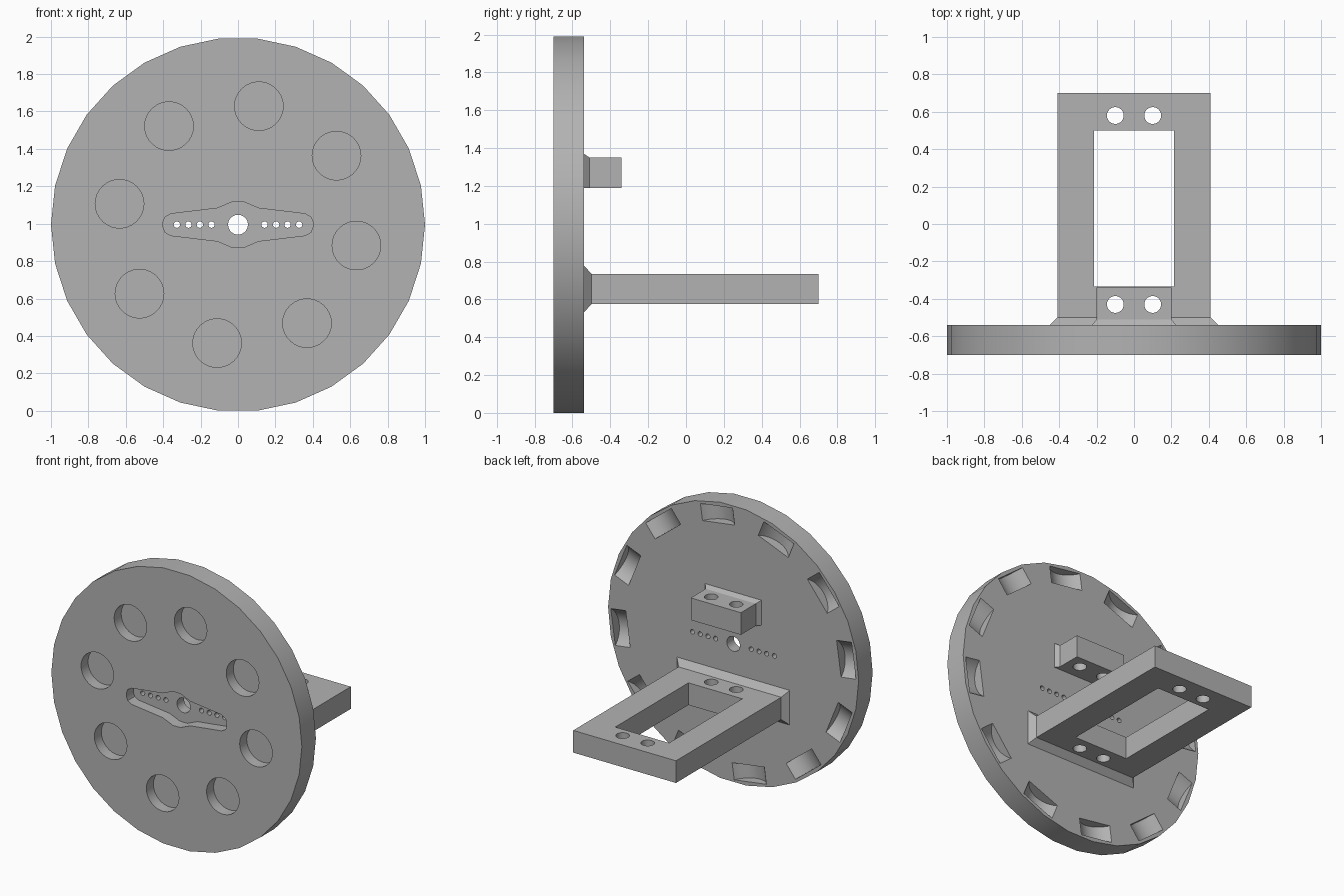
import bpy, bmesh
from math import sin, cos, pi, radians
from mathutils import Matrix, Vector

old = bpy.data.objects.get("Cube")
if old:
    bpy.data.objects.remove(old, do_unlink=True)

grey = bpy.data.materials.new("plain_grey")
grey.use_nodes = True
color = (0.45, 0.45, 0.45, 1)
grey.diffuse_color = color
grey.node_tree.nodes["Principled BSDF"].inputs["Base Color"].default_value = color

CENTRE = 0.995           # height of the wheel axis
FRONT, BACK = -0.70, -0.54


def loft(bm, ring_a, ring_b):
    """Closed solid between two rings of equal length."""
    a = [bm.verts.new(p) for p in ring_a]
    b = [bm.verts.new(p) for p in ring_b]
    n = len(a)
    faces = [bm.faces.new(a), bm.faces.new(b)]
    for i in range(n):
        j = (i + 1) % n
        faces.append(bm.faces.new((a[i], a[j], b[j], b[i])))
    bmesh.ops.recalc_face_normals(bm, faces=faces)


def circle(r, u=0, v=0, n=30):
    return [(u + r * cos(2 * pi * i / n), v + r * sin(2 * pi * i / n)) for i in range(n)]


def rect(u0, u1, v0, v1):
    return [(u0, v0), (u1, v0), (u1, v1), (u0, v1)]


def along_y(bm, shape, y0, y1, end=None):
    loft(bm, [(u, y0, v) for u, v in shape], [(u, y1, v) for u, v in end or shape])


def along_z(bm, shape, z0, z1):
    loft(bm, [(u, v, z0) for u, v in shape], [(u, v, z1) for u, v in shape])


def make(name, bm):
    mesh = bpy.data.meshes.new(name)
    bm.to_mesh(mesh)
    bm.free()
    mesh.materials.append(grey)
    obj = bpy.data.objects.new(name, mesh)
    bpy.context.collection.objects.link(obj)
    return obj


def boolean(obj, bm, operation="DIFFERENCE"):
    cutter = make("cutter", bm)
    cutter.hide_render = True
    mod = obj.modifiers.new("boolean", "BOOLEAN")
    mod.operation, mod.object, mod.solver = operation, cutter, "EXACT"
    bpy.context.view_layer.objects.active = obj
    bpy.ops.object.modifier_apply(modifier=mod.name)
    bpy.data.objects.remove(cutter, do_unlink=True)


def smooth(obj):
    bpy.ops.object.select_all(action="DESELECT")
    obj.select_set(True)
    bpy.context.view_layer.objects.active = obj
    bpy.ops.object.shade_smooth_by_angle(angle=radians(30))


# Wheel disc
bm = bmesh.new()
along_y(bm, circle(1, 0, CENTRE), FRONT, BACK)
wheel = make("wheel_disc", bm)

# Round pockets and the arm-shaped recess on the front
bm = bmesh.new()
for k in range(8):
    a = radians(10 + 45 * k)
    along_y(bm, circle(0.13, 0.643 * sin(a), CENTRE + 0.643 * cos(a)), FRONT - 0.1, FRONT + 0.08)
quarter = [(0.4, 0.015), (0.39, 0.04), (0.36, 0.058), (0.11, 0.088), (0.07, 0.105), (0.03, 0.122)]
half = quarter + [(-x, z) for x, z in reversed(quarter)]
arm = [(x, CENTRE + z) for x, z in half + [(-x, -z) for x, z in half]]
along_y(bm, arm, FRONT - 0.1, FRONT + 0.08)

# Curved scoops around the back rim
WIDTH, DEPTH = 0.13, 0.07
r = (WIDTH ** 2 + DEPTH ** 2) / (2 * DEPTH)
for k in range(12):
    spin = Matrix.Rotation(radians(8 + 30 * k), 3, "Y")
    rings = [[spin @ Vector((u, BACK - DEPTH + r + v, z)) + Vector((0, 0, CENTRE))
              for u, v in circle(r, n=40)] for z in (0.85, 0.97)]
    loft(bm, *rings)
boolean(wheel, bm)

# Axle hole and the row of small screw holes
bm = bmesh.new()
along_y(bm, circle(0.053, 0, CENTRE), -1, 0)
for x in (0.142, 0.204, 0.265, 0.327):
    for side in (-1, 1):
        along_y(bm, circle(0.017, side * x, CENTRE, 16), -1, 0)
boolean(wheel, bm)
smooth(wheel)


def bracket(name, half_width, z0, z1, y_end, foot, foot_y, window, hole_rows):
    """Horizontal slab on a flared foot, with vertical screw holes."""
    bm = bmesh.new()
    section = rect(-half_width, half_width, z0, z1)
    along_y(bm, section, BACK - 0.01, y_end)
    obj = make(name, bm)
    bm = bmesh.new()
    along_y(bm, foot, BACK, foot_y, section)
    boolean(obj, bm, "UNION")
    bm = bmesh.new()
    for y in hole_rows:
        for x in (-0.1, 0.1):
            along_z(bm, circle(0.045, x, y), z0 - 0.2, z1 + 0.2)
    if window:
        along_z(bm, window, z0 - 0.2, z1 + 0.2)
    boolean(obj, bm)
    smooth(obj)


# Long open frame and the short block above it
bracket("mounting_frame", 0.41, 0.575, 0.735, 0.70,
        rect(-0.45, 0.45, 0.53, 0.78), -0.50,
        rect(-0.215, 0.215, -0.335, 0.5), (-0.43, 0.58))
bracket("upper_block", 0.2, 1.19, 1.35, -0.34,
        rect(-0.225, 0.225, 1.19, 1.37), -0.51, None, (-0.43,))
